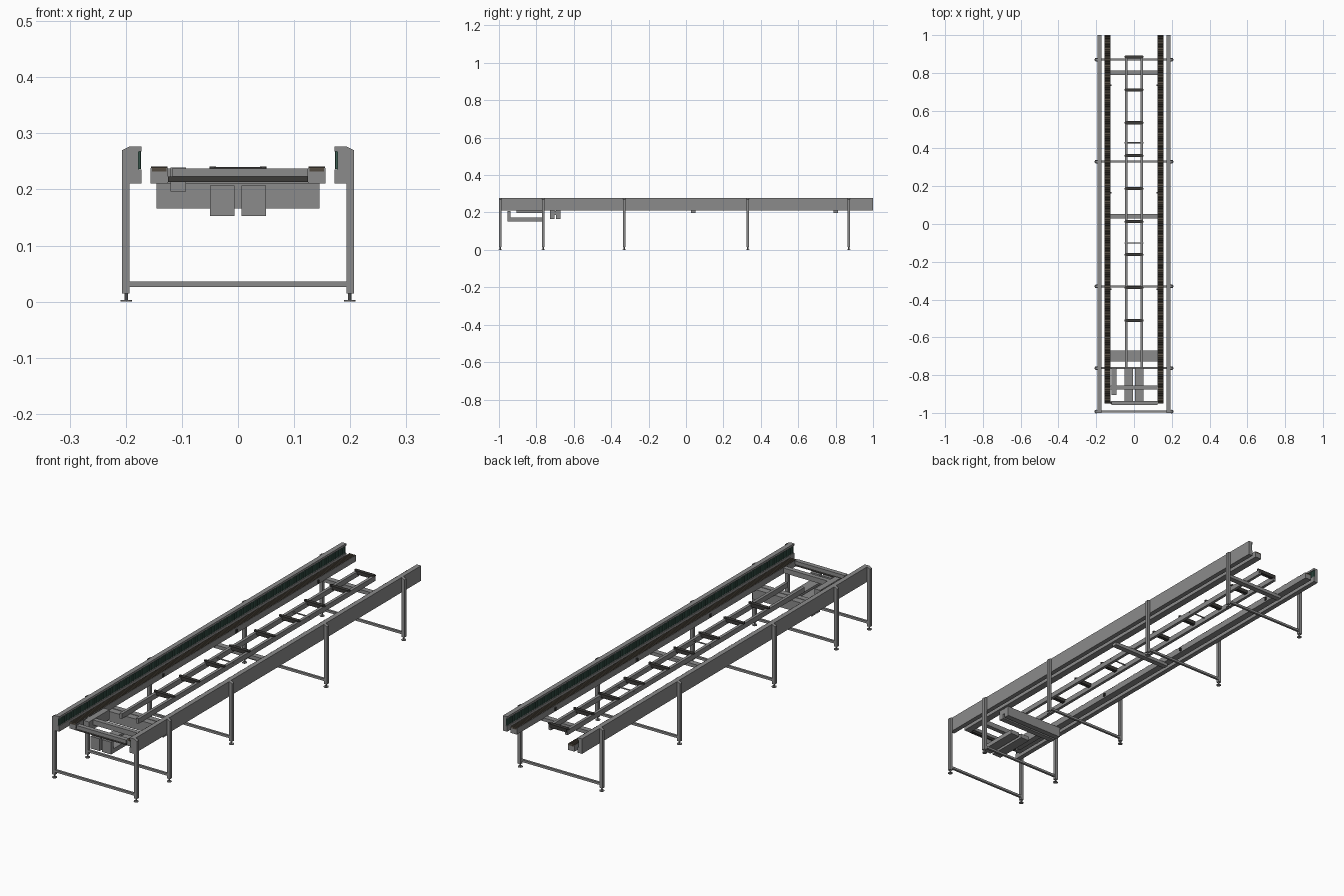
import bpy, bmesh, math
from mathutils import Matrix, Vector

if "Cube" in bpy.data.objects:
    bpy.data.objects.remove(bpy.data.objects["Cube"])


def mat(name, rgb):
    m = bpy.data.materials.new(name)
    m.diffuse_color = (*rgb, 1)
    m.use_nodes = True
    m.node_tree.nodes["Principled BSDF"].inputs["Base Color"].default_value = m.diffuse_color
    return m


STEEL = mat("steel grey", (0.26, 0.26, 0.26))
BROWN = mat("chain brown", (0.085, 0.07, 0.052))
DARK = mat("dark rubber", (0.045, 0.043, 0.04))
GREEN = mat("dark green", (0.045, 0.11, 0.085))


class Part:
    """Collects simple solids into one named object."""

    def __init__(self, name, material):
        self.name, self.material, self.bm = name, material, bmesh.new()

    def box(self, x0, x1, y0, y1, z0, z1):
        c = Vector(((x0 + x1) / 2, (y0 + y1) / 2, (z0 + z1) / 2))
        s = Matrix.Diagonal((abs(x1 - x0), abs(y1 - y0), abs(z1 - z0), 1))
        bmesh.ops.create_cube(self.bm, size=1, matrix=Matrix.Translation(c) @ s)
        return self

    def cyl(self, c, r, length, axis="Z", n=10):
        rot = {"X": Matrix.Rotation(math.pi / 2, 4, "Y"),
               "Y": Matrix.Rotation(math.pi / 2, 4, "X"), "Z": Matrix()}[axis]
        bmesh.ops.create_cone(self.bm, cap_ends=True, segments=n, radius1=r, radius2=r,
                              depth=length, matrix=Matrix.Translation(c) @ rot)
        return self

    def prism(self, profile, y0, y1):
        """Extrude an (x, z) outline along y."""
        a = [self.bm.verts.new((x, y0, z)) for x, z in profile]
        f = self.bm.faces.new(a)
        out = bmesh.ops.extrude_face_region(self.bm, geom=[f])["geom"]
        for v in out:
            if isinstance(v, bmesh.types.BMVert):
                v.co.y = y1
        return self

    def done(self):
        bmesh.ops.recalc_face_normals(self.bm, faces=self.bm.faces[:])
        me = bpy.data.meshes.new(self.name)
        self.bm.to_mesh(me)
        self.bm.free()
        me.materials.append(self.material)
        ob = bpy.data.objects.new(self.name, me)
        bpy.context.collection.objects.link(ob)
        return ob


SIDES = ((-1, "left"), (1, "right"))
LEG_Y = (-0.993, -0.763, -0.33, 0.33, 0.87)

# Support frames: two slanted-top posts, a low tie bar and levelling feet
for i, y in enumerate(LEG_Y):
    frame = Part(f"leg_frame_{i + 1}", STEEL)
    for s, _ in SIDES:
        frame.prism([(s * .193, .015), (s * .207, .015), (s * .207, .27), (s * .193, .277)],
                    y - .007, y + .007)
    frame.box(-.193, .193, y - .005, y + .005, .026, .036)
    frame.done()
    feet = Part(f"levelling_feet_{i + 1}", STEEL)
    for s, _ in SIDES:
        feet.cyl((s * .199, y, .009), .003, .016)
        feet.cyl((s * .199, y, .0015), .01, .003, n=12)
    feet.done()

for s, side in SIDES:
    # Outer guard rail, channel open to the inside
    rail = Part(f"{side}_guard_rail", STEEL)
    outline = [(.193, .211), (.193, .277), (.172, .277), (.172, .268), (.178, .268),
               (.178, .236), (.172, .236), (.172, .211)]
    outline = [(s * x, z) for x, z in outline]
    rail.prism(outline, -1, -.765).prism(outline, -.765, 1).done()

    # Green lining and its row of small guide rollers
    lining = Part(f"{side}_rail_lining", GREEN)
    lining.box(s * .176, s * .1785, -.999, .999, .236, .268)
    for k in range(125):
        lining.cyl((s * .176, -.992 + k * .016, .252), .0035, .031, n=8)
    lining.done()

    # Conveyor beam under the chain
    beam = Part(f"{side}_conveyor_beam", STEEL)
    beam.box(s * .125, s * .156, -.95, 1, .211, .232)
    beam.box(s * .1535, s * .156, -.95, 1, .232, .238)
    beam.box(s * .125, s * .1275, -.95, 1, .232, .238)
    beam.done()

    # Roller chain on top of the beam
    chain = Part(f"{side}_roller_chain", BROWN)
    chain.box(s * .1275, s * .1535, -.95, 1, .232, .237)
    for k in range(195):
        chain.cyl((s * .1405, -.945 + k * .01, .2362), .0047, .029, "X", 8)
    chain.done()

    # Small sensor brackets inside each beam
    brackets = Part(f"{side}_sensor_brackets", DARK)
    for y in (.735, .165, -.345):
        brackets.box(s * .119, s * .126, y - .004, y + .004, .216, .23)
    brackets.done()

    # Centre ladder side member
    Part(f"{side}_ladder_rail", STEEL).box(s * .034, s * .047, -.76, .892, .213, .235).done()

    # L-shaped drive carrier under the front end
    carrier = Part(f"{side}_drive_carrier", STEEL)
    carrier.box(s * .006, s * .05, -.955, -.763, .153, .172)
    carrier.box(s * .006, s * .05, -.955, -.937, .172, .207)
    carrier.done()

# Cross beams joining the two conveyors
for i, y in enumerate((.80, .04)):
    Part(f"cross_beam_{i + 1}", STEEL).box(-.145, .145, y - .012, y + .012, .198, .213).done()

# Drive housing: two deep walls with a web between
housing = Part("drive_housing", STEEL)
housing.box(-.145, .145, -.727, -.703, .166, .211)
housing.box(-.145, .145, -.695, -.67, .166, .211)
housing.box(-.145, .145, -.703, -.695, .186, .209)
housing.done()

# Dark rungs of the ladder
rungs = Part("ladder_rungs", DARK)
for k in range(9):
    y = .885 - k * .1745
    rungs.box(-.043, .043, y - .008, y + .008, .224, .24)
    for s in (-1, 1):
        rungs.cyl((s * .045, y, .238), .006, .006, n=12)
rungs.done()

# Thin tie rods of the ladder
rods = Part("ladder_tie_rods", STEEL)
for y in (.43, -.10):
    rods.cyl((0, y, .23), .003, .1, "X")
rods.done()

# Front end bars with dark strips below
front = Part("front_end_bars", STEEL)
front.box(-.118, .125, -.957, -.937, .223, .237)
front.box(-.125, .125, -.876, -.856, .215, .237)
front.done()
Part("front_shaft", DARK).box(-.125, .125, -.954, -.94, .213, .223).done()

# Gear motor box on the left
Part("motor_box", STEEL).box(-.12, -.093, -.905, -.763, .196, .239).done()
